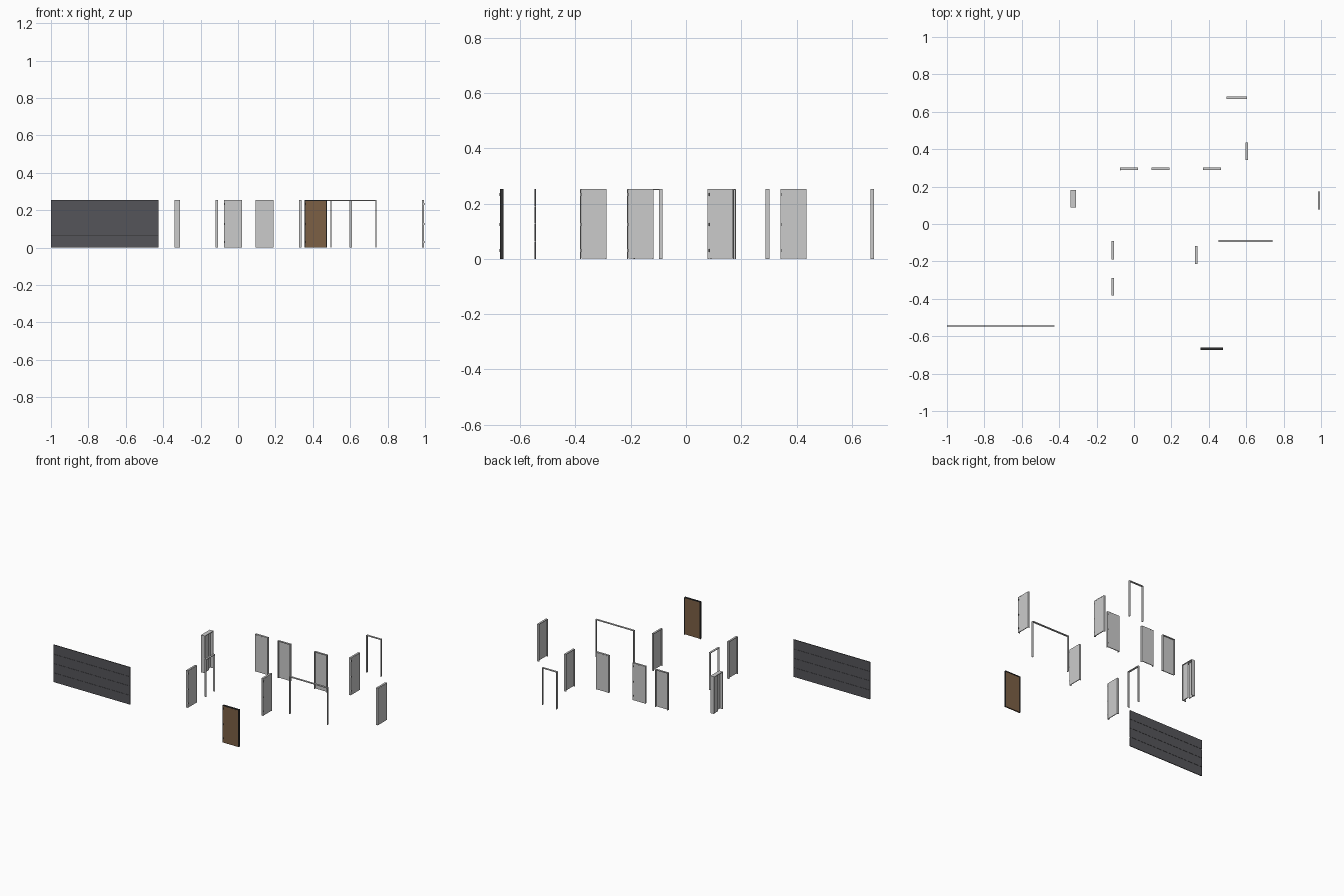
import bpy, bmesh, math
from mathutils import Matrix, Vector

if "Cube" in bpy.data.objects:
    bpy.data.objects.remove(bpy.data.objects["Cube"])

H = 0.253      # overall height
J = 0.0042     # jamb thickness


def material(name, rgb):
    m = bpy.data.materials.new(name)
    m.diffuse_color = (*rgb, 1)
    m.use_nodes = True
    m.node_tree.nodes["Principled BSDF"].inputs["Base Color"].default_value = m.diffuse_color
    return m


charcoal = material("charcoal", (0.09, 0.09, 0.1))
dark = material("dark_metal", (0.03, 0.03, 0.03))
brown = material("brown_wood", (0.2, 0.115, 0.06))


def finish(name, bm, mat, place):
    bmesh.ops.recalc_face_normals(bm, faces=bm.faces)
    me = bpy.data.meshes.new(name)
    bm.to_mesh(me)
    bm.free()
    if mat:
        me.materials.append(mat)
    ob = bpy.data.objects.new(name, me)
    ob.matrix_world = place
    bpy.context.collection.objects.link(ob)
    return ob


def box(name, lo, hi, mat=None, place=Matrix()):
    lo, hi = Vector(lo), Vector(hi)
    bm = bmesh.new()
    bmesh.ops.create_cube(bm, size=1, matrix=Matrix.Translation((lo + hi) / 2)
                          @ Matrix.Diagonal((*(hi - lo), 1)))
    return finish(name, bm, mat, place)


def frame(name, w, d, place, mat=None, j=J):
    # inverted U profile, extruded through the wall depth
    a, b = w / 2, w / 2 - j
    pts = [(-a, 0), (-a, H), (a, H), (a, 0), (b, 0), (b, H - j), (-b, H - j), (-b, 0)]
    bm = bmesh.new()
    f = bm.faces.new([bm.verts.new((x, -d / 2, z)) for x, z in pts])
    r = bmesh.ops.extrude_face_region(bm, geom=[f])
    bmesh.ops.translate(bm, vec=(0, d, 0),
                        verts=[v for v in r["geom"] if isinstance(v, bmesh.types.BMVert)])
    return finish(name, bm, mat, place)


def at(x, y, turn=0):
    return Matrix.Translation((x, y, 0)) @ Matrix.Rotation(math.radians(turn), 4, "Z")


def door(name, w, d, place, mat=None, frame_mat=None, t=0.005):
    # frame, slab flush with local front, three hinges on the local left
    frame(name + "_frame", w, d, place, frame_mat)
    a = w / 2 - J - 0.0003
    box(name + "_slab", (-a, -d / 2, 0.001), (a, -d / 2 + t, H - J - 0.0003), mat, place)
    for i, z in enumerate((0.03, 0.125, 0.232)):
        bm = bmesh.new()
        bmesh.ops.create_cone(bm, cap_ends=True, segments=8, radius1=0.0012,
                              radius2=0.0012, depth=0.011,
                              matrix=Matrix.Translation((-a, -d / 2 - 0.0003, z)))
        finish(f"{name}_hinge_{i + 1}", bm, dark, place)


# interior hinged doors: x, y, rotation
D = 0.013
for i, (x, y, turn) in enumerate([
        (-0.027, 0.295, 0), (0.142, 0.295, 180), (0.417, 0.295, 180),
        (-0.114, -0.336, 90), (0.332, -0.166, 90),
        (0.602, 0.389, 90), (0.989, 0.126, 90)]):
    door(f"interior_door_{i + 1}", 0.095, D, at(x, y, turn))

# open frames
frame("narrow_opening", 0.099, D, at(-0.114, -0.14, 90))
frame("back_opening", 0.11, D, at(0.55, 0.674))
frame("wide_opening", 0.287, D, at(0.596, -0.091))

# closet with two overlapping sliding panels
closet = at(-0.325, 0.135, 90)
frame("closet_frame", 0.093, 0.028, closet)
for n, lo, hi, y in (("left", -0.042, 0.003, -0.009), ("right", -0.003, 0.042, 0.004)):
    box(f"closet_panel_{n}", (lo, y, 0.001), (hi, y + 0.005, H - J), None, closet)

# brown entrance door
door("entrance_door", 0.12, 0.013, at(0.416, -0.667), brown, dark, t=0.009)

# garage door: four panels with thin gaps over a recessed backing
step = H / 4
for i in range(4):
    box(f"garage_panel_{i + 1}", (-1, -0.5485, i * step + 0.0008 * (i > 0)),
        (-0.425, -0.5435, (i + 1) * step - 0.0008 * (i < 3)), charcoal)
box("garage_backing", (-0.999, -0.547, 0.001), (-0.426, -0.545, H - 0.001), dark)
